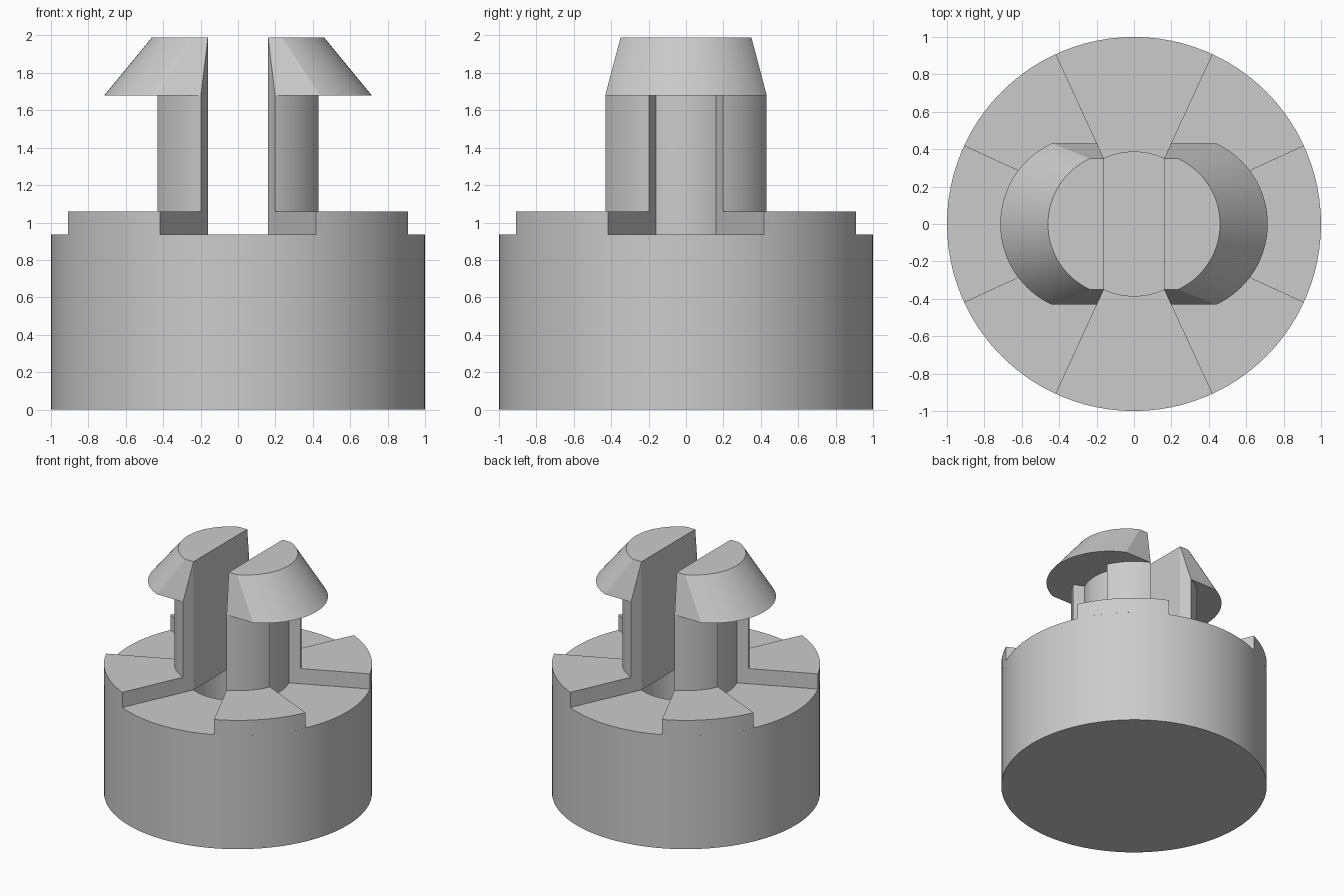
import bpy, bmesh, math
from math import sin, cos, radians, sqrt

cube = bpy.data.objects.get("Cube")
if cube:
    bpy.data.objects.remove(cube)

grey = bpy.data.materials.new("mid_grey")
grey.use_nodes = True
colour = (0.6, 0.6, 0.6, 1)
grey.diffuse_color = colour
grey.node_tree.nodes["Principled BSDF"].inputs["Base Color"].default_value = colour

RIM, KEY, CORE = 1.0, 0.475, 0.385      # base, key and core radii
FLOOR, STEP, NECK, TOP = 0.935, 1.06, 1.68, 1.99
BORE_FLOOR = 0.12
EDGE = 24.7                             # half angle of the low sectors


def arc(r, a, b, n, cx=0.0):
    """Points on an arc from angle a to b in degrees."""
    steps = [radians(a + (b - a) * i / n) for i in range(n + 1)]
    return [(cx + r * cos(t), r * sin(t)) for t in steps]


def finish(name, bm):
    bmesh.ops.recalc_face_normals(bm, faces=bm.faces)
    mesh = bpy.data.meshes.new(name)
    bm.to_mesh(mesh)
    bm.free()
    mesh.materials.append(grey)
    obj = bpy.data.objects.new(name, mesh)
    bpy.context.collection.objects.link(obj)
    bpy.ops.object.select_all(action='DESELECT')
    obj.select_set(True)
    bpy.context.view_layer.objects.active = obj
    bpy.ops.object.shade_smooth_by_angle(angle=radians(20))
    return obj


def prism(name, outline, z0, z1):
    bm = bmesh.new()
    face = bm.faces.new([bm.verts.new((x, y, z0)) for x, y in outline])
    grown = bmesh.ops.extrude_face_region(bm, geom=[face])["geom"]
    verts = [v for v in grown if isinstance(v, bmesh.types.BMVert)]
    bmesh.ops.translate(bm, verts=verts, vec=(0, 0, z1 - z0))
    if not face.is_valid or len(bm.faces) < len(outline) + 2:
        bm.faces.new([v for v in bm.verts if v not in verts])
    return finish(name, bm)


def hull(name, low, high):
    bm = bmesh.new()
    for outline, z in ((low, NECK), (high, TOP)):
        for x, y in outline:
            bm.verts.new((x, y, z))
    bmesh.ops.convex_hull(bm, input=bm.verts)
    bmesh.ops.dissolve_limit(bm, angle_limit=radians(0.3), verts=bm.verts, edges=bm.edges)
    return finish(name, bm)


# Round base with a blind bore, turned from a profile
bm = bmesh.new()
profile = [(0, 0), (RIM, 0), (RIM, FLOOR), (CORE, FLOOR), (CORE, BORE_FLOOR), (0, BORE_FLOOR)]
pts = [bm.verts.new((r, 0, z)) for r, z in profile]
edges = [bm.edges.new(p) for p in zip(pts, pts[1:])]
bmesh.ops.spin(bm, geom=pts + edges, cent=(0, 0, 0), axis=(0, 0, 1),
               angle=2 * math.pi, steps=96)
bmesh.ops.remove_doubles(bm, verts=bm.verts, dist=0.0005)
finish("base", bm)

# Four raised sectors on the diagonals
for i, name in enumerate(("back_left", "back_right", "front_right", "front_left")):
    a, b = 90 * i + EDGE, 90 * i + 90 - EDGE
    prism("raised_sector_" + name, arc(RIM, a, b, 14) + arc(KEY, b, a, 14), FLOOR, STEP)

# Two split legs with stepped sides, each with a slanted catch on top
SLOT = CORE * sin(radians(EDGE))
LIP = KEY * sin(radians(EDGE))
half = 90 - EDGE
flank_low, flank_high = KEY * cos(radians(EDGE)), CORE * cos(radians(EDGE))

leg = ([(SLOT, -flank_high)] + arc(KEY, -half, -EDGE, 12) + arc(CORE, -EDGE, EDGE, 14)
       + arc(KEY, EDGE, half, 12) + [(SLOT, flank_high)])
catch_low = ([(SLOT, -flank_high), (LIP, -flank_low)] + arc(KEY, -half, half, 40, 0.24)
             + [(LIP, flank_low), (SLOT, flank_high)])
catch_high = [(SLOT, -flank_high)] + arc(CORE, -half, half, 40, 0.075) + [(SLOT, flank_high)]


def flip(outline, s):
    return [(s * x, s * y) for x, y in outline]


for side, s in (("left", 1), ("right", -1)):
    prism("leg_" + side, flip(leg, s), FLOOR, NECK)
    hull("catch_" + side, flip(catch_low, s), flip(catch_high, s))
